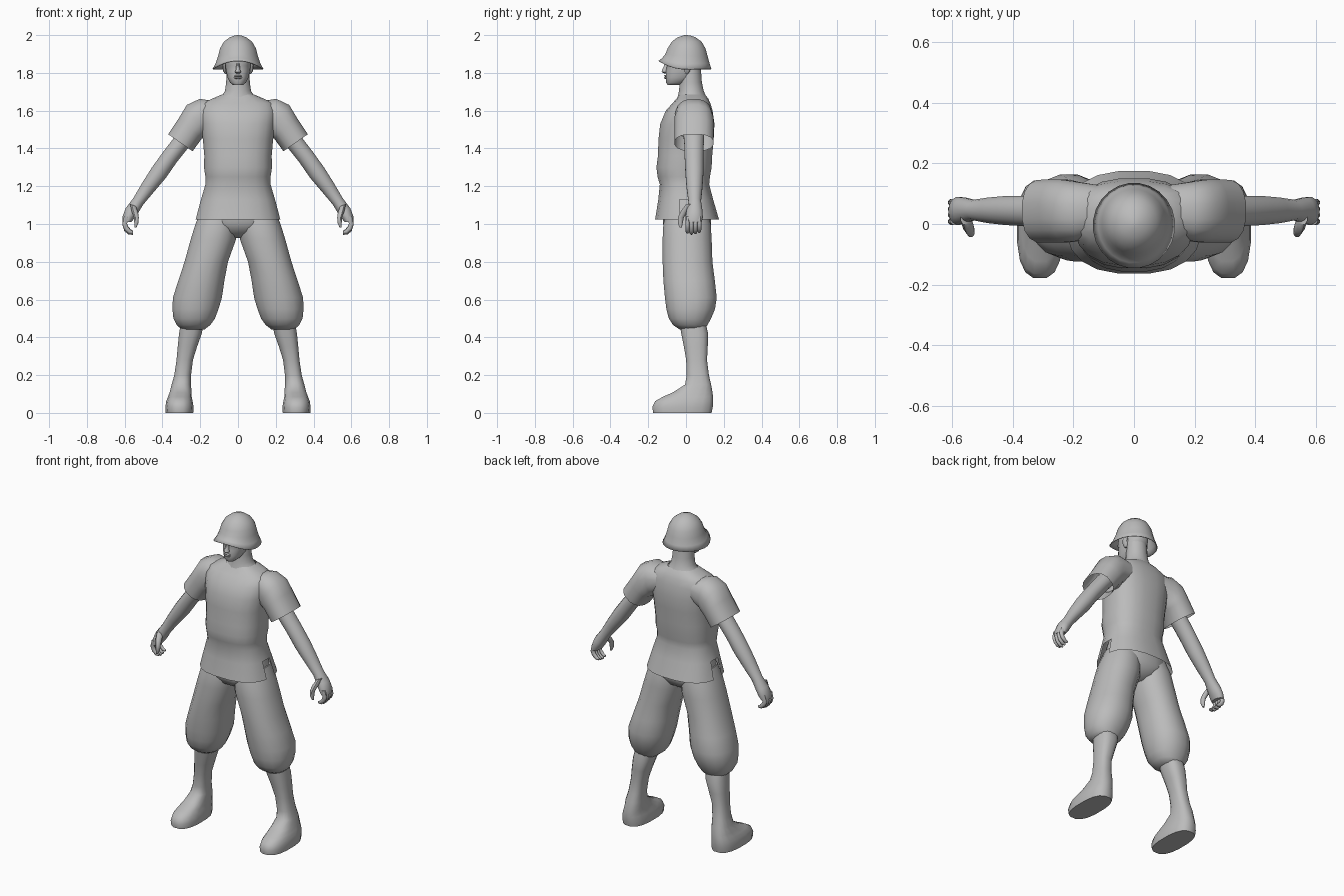
import bpy, bmesh, math

grey = bpy.data.materials.new("plain_grey")
grey.diffuse_color = (0.5, 0.5, 0.5, 1)


def finish(name, bm, mirror=False, angle=50):
    """Turn a bmesh into a smooth object, optionally mirrored across x."""
    bmesh.ops.recalc_face_normals(bm, faces=bm.faces)
    me = bpy.data.meshes.new(name)
    bm.to_mesh(me)
    bm.free()
    me.materials.append(grey)
    ob = bpy.data.objects.new(name, me)
    bpy.context.collection.objects.link(ob)
    bpy.ops.object.select_all(action='DESELECT')
    ob.select_set(True)
    bpy.context.view_layer.objects.active = ob
    bpy.ops.object.shade_smooth_by_angle(angle=math.radians(angle))
    if mirror:
        m = ob.modifiers.new("mirror", 'MIRROR')
        m.use_clip = False
        m.use_mirror_merge = False
    return ob


def signed_pow(v, p):
    return math.copysign(abs(v) ** p, v)


def loft(sections, n=16, box=1.0, caps=(True, True), lift=None):
    """Skin rings (x, z, half_width, y_front, y_back, tilt_degrees)."""
    bm = bmesh.new()
    rings = []
    for i, s in enumerate(sections):
        x, z, r, yf, yb = s[:5]
        t = math.radians(s[5]) if len(s) > 5 else 0
        ring = []
        for k in range(n):
            a = 2 * math.pi * (k + 0.5) / n
            u = signed_pow(math.cos(a), box) * r
            v = signed_pow(math.sin(a), box) * (yb - yf) / 2
            dz = lift(i, math.sin(a)) if lift else 0
            ring.append(bm.verts.new((x + u * math.cos(t), (yf + yb) / 2 + v,
                                      z + u * math.sin(t) + dz)))
        rings.append(ring)
    for a, b in zip(rings, rings[1:]):
        for k in range(n):
            j = (k + 1) % n
            bm.faces.new((a[k], a[j], b[j], b[k]))
    if caps[0]:
        bm.faces.new(rings[0][::-1])
    if caps[1]:
        bm.faces.new(rings[-1])
    return bm


# Helmet: flared shell with the rim raised at the front
helmet = loft([(0, 1.82, .136, -.146, .136), (0, 1.85, .119, -.128, .126),
               (0, 1.89, .106, -.110, .115), (0, 1.93, .096, -.098, .104),
               (0, 1.965, .075, -.076, .083), (0, 1.988, .045, -.045, .052),
               (0, 1.998, .018, -.016, .022), (0, 2.0, .004, -.002, .006)],
              24, caps=(False, True),
              lift=lambda i, s: (.045, .028, .01)[i] * max(0, -s) ** 2 if i < 3 else 0)
shell = finish("helmet", helmet).modifiers.new("thickness", 'SOLIDIFY')
shell.thickness = .004

# Head with jaw, and neck
finish("head", loft([(0, 1.735, .026, -.098, -.035), (0, 1.748, .042, -.106, 0),
                     (0, 1.775, .056, -.108, .045), (0, 1.81, .064, -.108, .075),
                     (0, 1.838, .068, -.102, .088), (0, 1.855, .070, -.110, .09),
                     (0, 1.89, .072, -.100, .09), (0, 1.93, .06, -.07, .07)], 16, .85))
finish("neck", loft([(0, 1.65, .125, -.05, .12), (0, 1.675, .09, -.045, .108),
                     (0, 1.705, .07, -.038, .095), (0, 1.75, .064, -.035, .085),
                     (0, 1.82, .06, -.03, .08)]))
# Nose, lips and ears
finish("nose", loft([(0, 1.798, .010, -.118, -.09), (0, 1.804, .018, -.131, -.09),
                     (0, 1.815, .013, -.128, -.09), (0, 1.85, .008, -.112, -.09)], 8))
finish("lips", loft([(0, 1.768, .014, -.112, -.09), (0, 1.774, .022, -.116, -.09),
                     (0, 1.779, .022, -.111, -.09), (0, 1.784, .021, -.116, -.09),
                     (0, 1.790, .012, -.111, -.09)], 10))
finish("ear", loft([(.064, 1.795, .006, -.004, .012), (.070, 1.81, .010, -.010, .022),
                    (.074, 1.84, .011, -.014, .032), (.072, 1.86, .006, -.008, .024)], 8),
       mirror=True)

# Shirt body, with a vent cut in each side of the hem
shirt = loft([(0, 1.025, .226, -.165, .176), (0, 1.13, .198, -.148, .145),
              (0, 1.21, .174, -.140, .124), (0, 1.25, .174, -.152, .128),
              (0, 1.30, .182, -.158, .137), (0, 1.36, .180, -.150, .140),
              (0, 1.45, .188, -.147, .148), (0, 1.53, .198, -.138, .152),
              (0, 1.60, .205, -.108, .142), (0, 1.64, .190, -.072, .130),
              (0, 1.665, .135, -.050, .118), (0, 1.685, .086, -.036, .102)],
             20, .8, (False, False))
vents = [f for f in shirt.faces if f.calc_center_median().z < 1.1
         and abs(f.calc_center_median().x) > .2
         and abs(f.calc_center_median().y) < .025]
bmesh.ops.delete(shirt, geom=vents, context='FACES')
finish("shirt", shirt)

# Short sleeves, open at the cuff
finish("sleeve", loft([(.12, 1.575, .075, -.04, .13, 90), (.185, 1.568, .098, -.058, .14, 80),
                       (.222, 1.545, .100, -.062, .147, 60),
                       (.252, 1.507, .083, -.062, .149, 43),
                       (.305, 1.430, .080, -.062, .147, 35)], 16, .85, (True, False)),
       mirror=True)

# Arm running down to the palm
finish("arm", loft([(.22, 1.53, .05, -.02, .10, 40), (.305, 1.425, .047, -.01, .095, 37),
                    (.36, 1.355, .046, -.008, .094, 37), (.42, 1.27, .047, -.004, .093, 35),
                    (.475, 1.195, .040, .002, .088, 35), (.528, 1.12, .032, .012, .080, 32),
                    (.562, 1.07, .036, .002, .088, 22), (.580, 1.035, .032, -.004, .090, 10),
                    (.588, 1.01, .024, -.002, .084, 0)]), mirror=True)
# Curled fingers and thumb
for i in range(4):
    y = .008 + .021 * i
    e = .006 * abs(i - 1.2)
    finish("finger_%d" % (i + 1),
           loft([(.588, 1.04, .017, y - .012, y + .012, 0),
                 (.600, 1.00, .014, y - .012, y + .012, -8),
                 (.592, .970 + e, .014, y - .011, y + .011, -40),
                 (.574, .952 + e, .012, y - .010, y + .010, -60),
                 (.556, .948 + e, .007, y - .006, y + .006, -80)], 8), mirror=True)
finish("thumb", loft([(.556, 1.10, .018, -.004, .045, 20), (.546, 1.065, .018, -.030, .012, 5),
                      (.538, 1.035, .014, -.044, -.010, 0),
                      (.538, 1.005, .012, -.044, -.016, 0),
                      (.543, .982, .006, -.036, -.022, 0)], 8), mirror=True)

# Trousers: seat and two baggy legs gathered under the knee
finish("trouser_seat", loft([(0, .925, .03, -.04, .06), (0, .955, .11, -.095, .11),
                             (0, 1.0, .20, -.125, .135), (0, 1.06, .195, -.125, .135),
                             (0, 1.16, .165, -.11, .11)], 16, .85))
finish("trouser_leg", loft([(.10, 1.08, .095, -.10, .11), (.114, 1.0, .113, -.122, .133),
                            (.130, .92, .122, -.126, .138), (.168, .80, .117, -.126, .142),
                            (.194, .70, .124, -.122, .155), (.215, .61, .132, -.114, .165),
                            (.225, .55, .124, -.106, .156), (.232, .50, .112, -.093, .135),
                            (.235, .465, .090, -.070, .115), (.238, .442, .062, -.035, .098)],
                           16, .9), mirror=True)

# Shin and foot in one skin, with a flat sole
finish("shin_and_foot", loft([(.31, 0, .074, -.176, .138), (.31, .03, .076, -.181, .144),
                              (.31, .062, .071, -.166, .146), (.308, .085, .064, -.125, .145),
                              (.304, .108, .059, -.072, .142), (.300, .15, .052, -.006, .134),
                              (.293, .20, .045, .003, .122), (.282, .28, .044, .000, .112),
                              (.268, .35, .052, -.012, .116), (.252, .42, .061, -.026, .118),
                              (.238, .50, .062, -.04, .10)], 16, .78), mirror=True)
